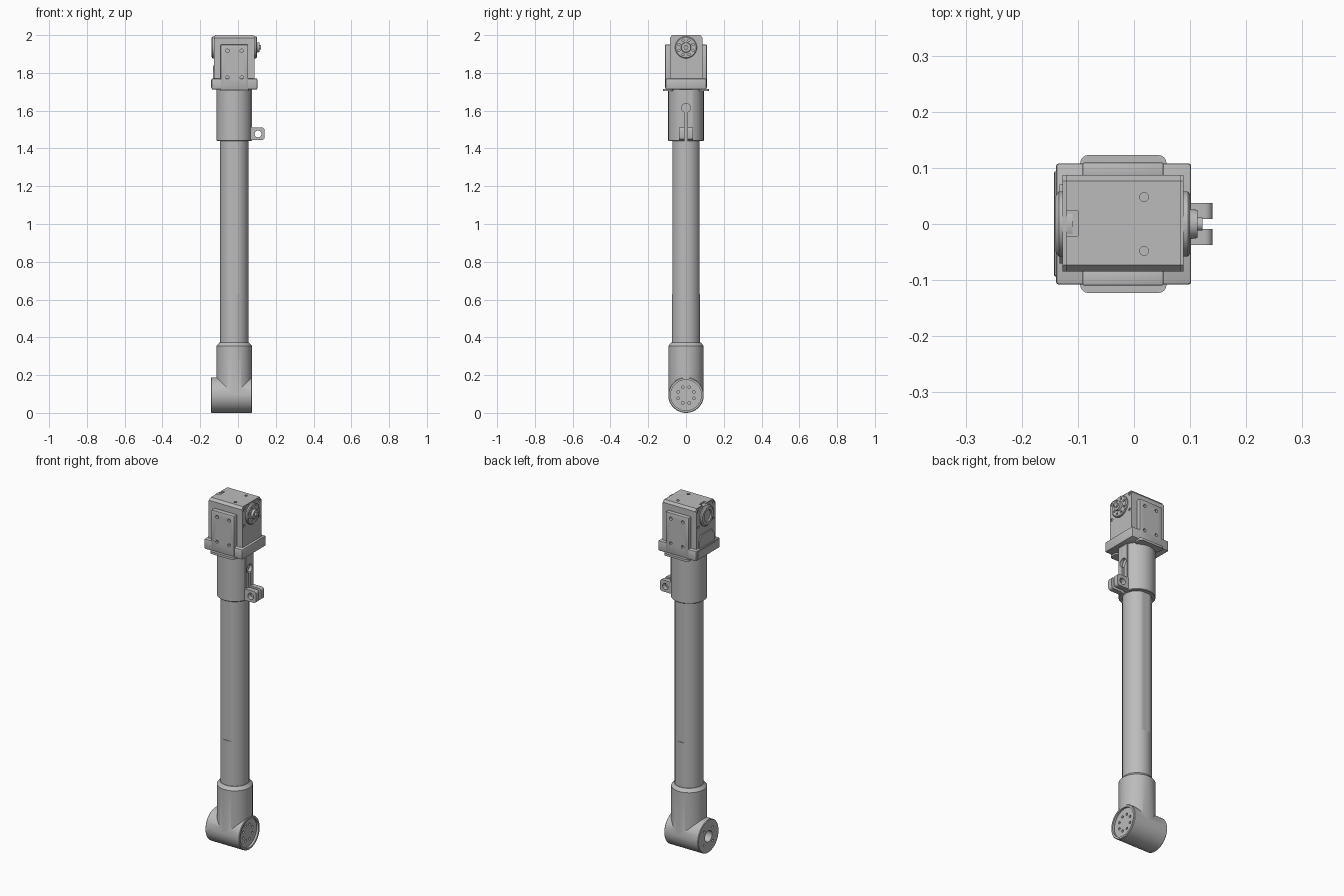
import bpy, bmesh, math
from mathutils import Matrix, Vector

if "Cube" in bpy.data.objects:
    bpy.data.objects.remove(bpy.data.objects["Cube"])

metal = bpy.data.materials.new("mid grey metal")
metal.diffuse_color = (0.5, 0.5, 0.5, 1)
metal.use_nodes = True
metal.node_tree.nodes["Principled BSDF"].inputs["Base Color"].default_value = metal.diffuse_color
AXIS = {"x": Matrix.Rotation(math.pi / 2, 4, "Y"),
        "y": Matrix.Rotation(-math.pi / 2, 4, "X"),
        "z": Matrix.Identity(4)}


def finish(name, bm):
    bmesh.ops.recalc_face_normals(bm, faces=bm.faces)
    me = bpy.data.meshes.new(name)
    bm.to_mesh(me)
    bm.free()
    ob = bpy.data.objects.new(name, me)
    bpy.context.collection.objects.link(ob)
    me.materials.append(metal)
    return ob


def box(name, lo, hi, bevel=0.0, segs=2, axis=None):
    """Box between two corners; with axis, only edges along that axis are rounded."""
    bm = bmesh.new()
    bmesh.ops.create_cube(bm, size=1)
    for v in bm.verts:
        v.co = [(a + b) / 2 + c * (b - a) for a, b, c in zip(lo, hi, v.co)]
    if bevel:
        edges = [e for e in bm.edges if axis is None or
                 abs((e.verts[0].co - e.verts[1].co).normalized()["xyz".index(axis)]) > 0.9]
        bmesh.ops.bevel(bm, geom=edges, offset=bevel, segments=segs, profile=0.5, affect="EDGES")
    return finish(name, bm)


def lathe(name, profile, center, axis="z", segs=64):
    """Solid of revolution from (radius, height) points, capped at both ends."""
    bm = bmesh.new()
    rings = [[bm.verts.new((r * math.cos(2 * math.pi * i / segs),
                            r * math.sin(2 * math.pi * i / segs), h)) for i in range(segs)]
             for r, h in profile]
    for a, b in zip(rings, rings[1:]):
        for i in range(segs):
            j = (i + 1) % segs
            bm.faces.new((a[i], a[j], b[j], b[i]))
    bm.faces.new(rings[0])
    bm.faces.new(rings[-1])
    bm.transform(Matrix.Translation(center) @ AXIS[axis])
    return finish(name, bm)


def prism(name, pts, x0, x1):
    """Extrude a (y, z) outline along x."""
    bm = bmesh.new()
    a, b = ([bm.verts.new((x, y, z)) for y, z in pts] for x in (x0, x1))
    bm.faces.new(a)
    bm.faces.new(b)
    for i in range(len(pts)):
        j = (i + 1) % len(pts)
        bm.faces.new((a[i], a[j], b[j], b[i]))
    return finish(name, bm)


def drills(centers, r, depth, axis):
    """One cutter holding several round holes, centred on the given points."""
    bm = bmesh.new()
    for c in centers:
        bmesh.ops.create_cone(bm, cap_ends=True, segments=20, radius1=r, radius2=r, depth=depth,
                              matrix=Matrix.Translation(c) @ AXIS[axis])
    return finish("hole_cutter", bm)


def combine(ob, *others, op="DIFFERENCE"):
    for other in others:
        mod = ob.modifiers.new("bool", "BOOLEAN")
        mod.operation, mod.solver, mod.object = op, "EXACT", other
        bpy.context.view_layer.update()
        dg = bpy.context.evaluated_depsgraph_get()
        me = bpy.data.meshes.new_from_object(ob.evaluated_get(dg))
        ob.modifiers.clear()
        ob.data = me
        bpy.data.objects.remove(other)
    return ob


def circle_x(x, z, rad, n):
    return [Vector((x, rad * math.cos(2 * math.pi * (i + .5) / n),
                    z + rad * math.sin(2 * math.pi * (i + .5) / n))) for i in range(n)]


CX = -0.02  # axis of the limb

# Lower knuckle: crossing pipe and socket, with recessed ends
knuckle = lathe("lower_knuckle", [(0.091, -0.143), (0.094, -0.140), (0.094, 0.071), (0.091, 0.074)],
                (0, 0, 0.094), "x")
socket = lathe("lower_socket", [(0.0935, 0.094), (0.0935, 0.355), (0.078, 0.373)], (CX, 0, 0))
combine(knuckle, socket, op="UNION")
combine(knuckle,
        lathe("recess_cutter", [(0.081, 0.062), (0.081, 0.1)], (0, 0, 0.094), "x"),
        lathe("bore_cutter", [(0.032, -0.2), (0.032, -0.08)], (0, 0, 0.094), "x", 32),
        drills(circle_x(0.06, 0.094, 0.045, 8), 0.007, 0.03, "x"),
        drills(circle_x(-0.143, 0.094, 0.055, 4), 0.006, 0.03, "x"))

# Long tube, slightly flattened on front and back above the step
lathe("lower_tube", [(0.075, 0.35), (0.075, 0.63)], (CX, 0, 0))
tube = lathe("main_tube", [(0.075, 0.62), (0.075, 1.5)], (CX, 0, 0))
for v in tube.data.vertices:
    v.co.y = max(-0.071, min(0.071, v.co.y))

# Split clamp collar with keyhole slot
collar = lathe("clamp_collar", [(0.091, 1.44), (0.094, 1.443), (0.094, 1.715)], (CX, 0, 0))
combine(collar, box("boss", (0.03, -0.034, 1.445), (0.0735, 0.034, 1.712)), op="UNION")
combine(collar,
        box("slot_cutter", (0.056, -0.007, 1.42), (0.1, 0.007, 1.61)),
        lathe("keyhole_cutter", [(0.024, 0.056), (0.024, 0.1)], (0, 0, 1.615), "x", 32))

# Pair of clamp ears
for side, tag in ((-1, "front"), (1, "back")):
    y0, y1 = sorted((side * 0.009, side * 0.037))
    ear = box(tag + "_clamp_ear", (0.05, y0, 1.445), (0.14, y1, 1.511), 0.014, 4, "y")
    combine(ear, drills([(0.106, 0, 1.477)], 0.018, 0.2, "y"))

# Flange with thin side lips
box("flange", (-0.139, -0.108, 1.712), (0.102, 0.108, 1.77), 0.005)
box("flange_end_plate", (-0.142, -0.092, 1.722), (-0.13, 0.094, 1.764))
for side, tag in ((-1, "front"), (1, "back")):
    y0, y1 = sorted((side * 0.07, side * 0.123))
    box(tag + "_lip", (-0.096, y0, 1.703), (0.058, y1, 1.716), 0.015, 4, "z")

# Actuator housing
housing = prism("actuator_housing", [(-0.085, 1.73), (0.087, 1.73), (0.087, 1.986), (0.077, 2.0),
                                     (-0.073, 2.0), (-0.085, 1.986)], -0.121, 0.083)
combine(housing,
        drills([(0.018, s * 0.048, 2.0) for s in (-1, 1)], 0.008, 0.03, "z"),
        box("notch_cutter", (-0.14, -0.021, 1.99), (-0.1, 0.023, 2.01)))

# Thin side frames of the housing
screws = [(0, y, z) for y in (-0.07, 0.07) for z in (1.89, 1.981)]
for x0, x1, tag in ((-0.127, -0.119, "left"), (0.081, 0.088, "right")):
    frame = prism(tag + "_side_frame", [(-0.085, 1.76), (0.087, 1.76), (0.087, 1.982),
                                        (0.077, 1.994), (-0.073, 1.994), (-0.085, 1.982)], x0, x1)
    combine(frame, drills(screws, 0.008, 0.5, "x"))
prism("left_lower_cover", [(-0.07, 1.76), (0.07, 1.76), (0.07, 1.81), (0.045, 1.84),
                           (-0.045, 1.84), (-0.07, 1.81)], -0.133, -0.12)

# Bolted plates on the front and back of the housing
for side, tag in ((-1, "front"), (1, "back")):
    y0, y1 = sorted((side * 0.08, side * 0.11))
    plate = box(tag + "_plate", (-0.092, y0, 1.718), (0.053, y1, 1.95), 0.004)
    combine(plate, drills([(x, side * 0.11, z) for x in (-0.056, 0.02) for z in (1.775, 1.917)],
                          0.009, 0.03, "y"))

# Output horn on the right, idler disc on the left
ZH = 1.935
horn = lathe("output_horn", [(0.058, 0.08), (0.058, 0.096), (0.054, 0.1), (0.027, 0.1),
                             (0.025, 0.113), (0.012, 0.113), (0.012, 0.122)], (0, 0, ZH), "x", 48)
combine(horn, drills(circle_x(0.1, ZH, 0.041, 8), 0.006, 0.016, "x"))
idler = lathe("idler_disc", [(0.05, -0.14), (0.058, -0.134), (0.058, -0.11)], (0, 0, ZH), "x", 48)
combine(idler, lathe("idler_cutter", [(0.034, -0.15), (0.034, -0.131)], (0, 0, ZH), "x", 32))

# Smooth curved walls, keep rims sharp
for ob in bpy.context.scene.objects:
    ob.select_set(True)
bpy.context.view_layer.objects.active = housing
bpy.ops.object.shade_smooth_by_angle(angle=math.radians(30))
